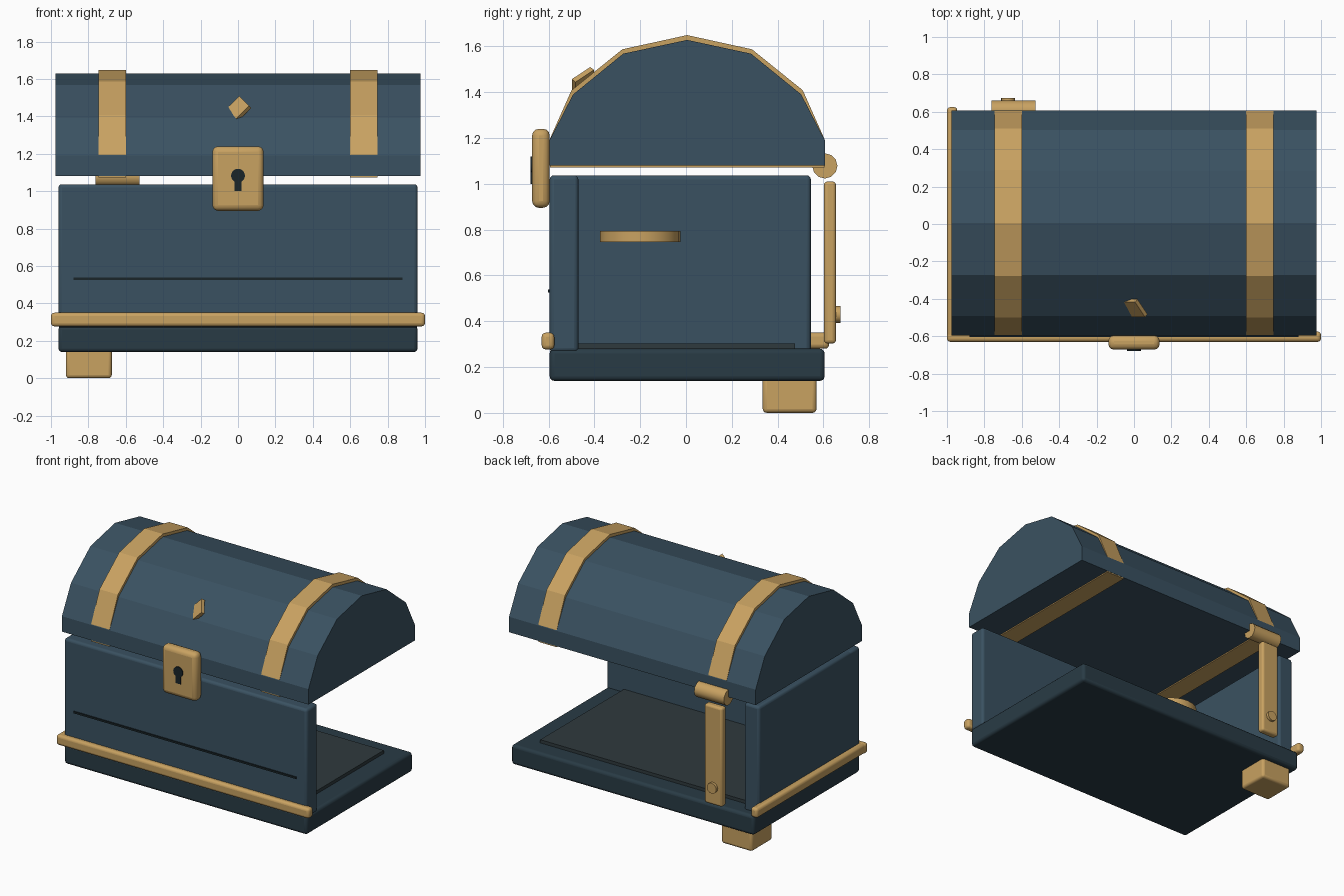
import bpy, bmesh
from math import radians
from mathutils import Matrix, Vector

if "Cube" in bpy.data.objects:
    bpy.data.objects.remove(bpy.data.objects["Cube"])


def material(name, rgb):
    m = bpy.data.materials.new(name)
    m.diffuse_color = (*rgb, 1)
    m.use_nodes = True
    m.node_tree.nodes["Principled BSDF"].inputs["Base Color"].default_value = m.diffuse_color
    return m


NAVY = material("navy_wood", (0.042, 0.083, 0.120))
DARK = material("dark_wood", (0.022, 0.044, 0.060))
BLACK = material("shadow_black", (0.010, 0.018, 0.022))
FLOOR = material("floor_lining", (0.028, 0.042, 0.048))
GOLD = material("brass", (0.58, 0.36, 0.12))


def finish(name, bm, mat, bevel=0.0, smooth=False):
    bmesh.ops.recalc_face_normals(bm, faces=bm.faces)
    mesh = bpy.data.meshes.new(name)
    bm.to_mesh(mesh)
    bm.free()
    ob = bpy.data.objects.new(name, mesh)
    bpy.context.collection.objects.link(ob)
    mesh.materials.append(mat)
    if bevel:
        mod = ob.modifiers.new("bevel", 'BEVEL')
        mod.width = bevel
        mod.segments = 3
    if smooth:
        bpy.ops.object.select_all(action='DESELECT')
        ob.select_set(True)
        bpy.context.view_layer.objects.active = ob
        bpy.ops.object.shade_smooth_by_angle(angle=radians(35))
    return ob


def box(name, x, y, z, mat, bevel=0.0):
    """Box from (min, max) ranges on each axis."""
    bm = bmesh.new()
    size = [r[1] - r[0] for r in (x, y, z)]
    mid = [(r[1] + r[0]) / 2 for r in (x, y, z)]
    bmesh.ops.create_cube(bm, size=1, matrix=Matrix.Translation(mid) @ Matrix.Diagonal((*size, 1)))
    return finish(name, bm, mat, bevel, bool(bevel))


def cylinder(name, centre, radius, depth, axis, mat, sides=24):
    bm = bmesh.new()
    rot = Vector((0, 0, 1)).rotation_difference(Vector(axis)).to_matrix().to_4x4()
    bmesh.ops.create_cone(bm, cap_ends=True, segments=sides, radius1=radius, radius2=radius,
                          depth=depth, matrix=Matrix.Translation(centre) @ rot)
    return finish(name, bm, mat, smooth=True)


def arch(name, x0, x1, half, z0, mat):
    """Closed arched profile in y-z, mirrored about its centre and extruded along x."""
    pts = half + [(-y, z) for y, z in reversed(half) if y > 0]
    pts = [(half[0][0], z0)] + pts + [(-half[0][0], z0)]
    bm = bmesh.new()
    face = bm.faces.new([bm.verts.new((x0, y + 0.005, z)) for y, z in pts])
    ext = bmesh.ops.extrude_face_region(bm, geom=[face])
    bmesh.ops.translate(bm, vec=(x1 - x0, 0, 0),
                        verts=[v for v in ext["geom"] if isinstance(v, bmesh.types.BMVert)])
    return finish(name, bm, mat)


# Body: base, lining, front and left walls (right and back are open)
box("base", (-0.96, 0.96), (-0.595, 0.605), (0.14, 0.28), DARK, 0.02)
box("floor_lining", (-0.82, 0.82), (-0.48, 0.475), (0.27, 0.303), FLOOR)
box("front_wall", (-0.96, 0.96), (-0.595, -0.47), (0.265, 1.037), NAVY, 0.018)
box("left_wall", (-0.96, -0.84), (-0.54, 0.545), (0.265, 1.037), NAVY, 0.018)
box("front_groove", (-0.88, 0.88), (-0.603, -0.59), (0.525, 0.538), BLACK)

# Foot and brass trim bars
box("back_left_foot", (-0.92, -0.675), (0.335, 0.57), (0.0, 0.16), GOLD, 0.018)
box("front_trim", (-1.0, 1.0), (-0.63, -0.575), (0.277, 0.35), GOLD, 0.018)
box("left_trim", (-1.0, -0.945), (-0.605, 0.625), (0.28, 0.35), GOLD, 0.018)

# Faceted lid with two straps wrapped round it
arch("lid", -0.975, 0.975, [(0.601, 1.19), (0.498, 1.39), (0.279, 1.568), (0, 1.628)], 1.08, NAVY)
for side, x in (("left", -0.672), ("right", 0.672)):
    arch(side + "_strap", x - 0.073, x + 0.073,
         [(0.5995, 1.195), (0.505, 1.408), (0.283, 1.587), (0, 1.649)], 1.072, GOLD)

# Lock with keyhole
box("lock_plate", (-0.137, 0.137), (-0.672, -0.595), (0.895, 1.24), GOLD, 0.03)
cylinder("keyhole_round", (0, -0.665, 1.083), 0.037, 0.028, (0, 1, 0), BLACK)
box("keyhole_slot", (-0.02, 0.02), (-0.678, -0.655), (1.0, 1.08), BLACK)

# Diamond ornament lying on the sloping lid facet
gem = box("lid_diamond", (-0.048, 0.048), (-0.012, 0.012), (-0.055, 0.055), GOLD)
gem.location = (0.005, -0.45, 1.443)
gem.rotation_euler = (radians(-47), radians(-45), 0)

# Rear hinge: barrel, plate, rivet
cylinder("hinge_barrel", (-0.644, 0.606, 1.078), 0.055, 0.235, (1, 0, 0), GOLD, 12)
box("hinge_plate", (-0.742, -0.602), (0.602, 0.655), (0.303, 1.01), GOLD, 0.015)
cylinder("hinge_rivet", (-0.673, 0.655, 0.43), 0.037, 0.038, (0, 1, 0), GOLD, 16)

# Coin inside the chest
cylinder("coin", (-0.5, -0.2, 0.77), 0.175, 0.05, (0, 0, 1), GOLD, 24)
